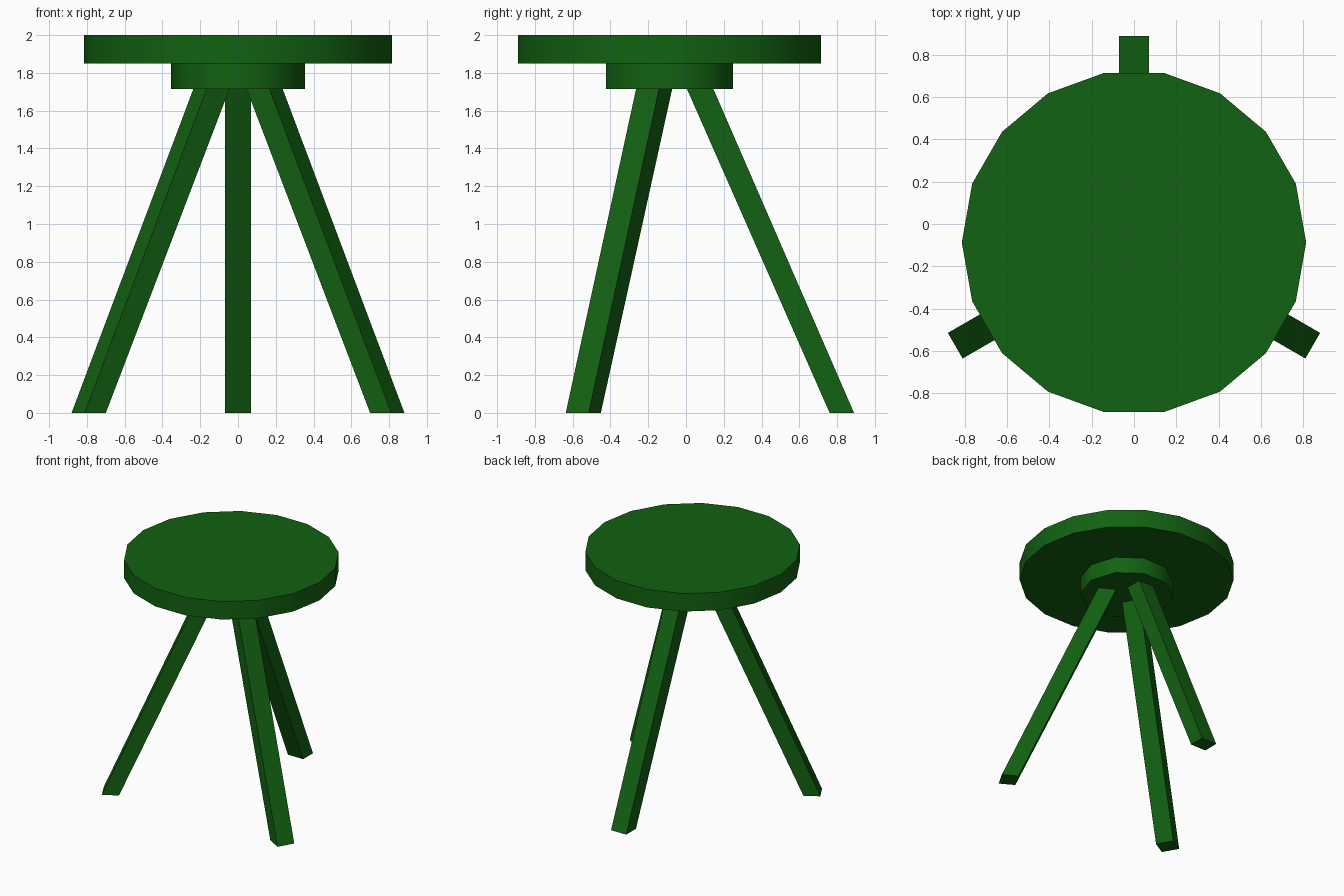
import bpy, bmesh
from math import radians, pi
from mathutils import Matrix, Vector

if "Cube" in bpy.data.objects:
    bpy.data.objects.remove(bpy.data.objects["Cube"])

CENTER_Y = -0.0875   # stool axis; the back leg pushes the bounds off-centre
HUB_Z, SEAT_Z, TOP_Z = 1.715, 1.85, 2.0

green = bpy.data.materials.new("dark_green")
green.diffuse_color = (0.006, 0.12, 0.006, 1)
green.use_nodes = True
green.node_tree.nodes["Principled BSDF"].inputs["Base Color"].default_value = green.diffuse_color


def finish(bm, name):
    bmesh.ops.recalc_face_normals(bm, faces=bm.faces)
    mesh = bpy.data.meshes.new(name)
    bm.to_mesh(mesh)
    bm.free()
    mesh.materials.append(green)
    obj = bpy.data.objects.new(name, mesh)
    obj.location.y = CENTER_Y
    bpy.context.collection.objects.link(obj)
    return obj


def disc(name, sides, radius, z0, z1):
    bm = bmesh.new()
    place = Matrix.Translation((0, 0, (z0 + z1) / 2)) @ Matrix.Rotation(pi / 2, 4, 'Z')
    bmesh.ops.create_cone(bm, cap_ends=True, segments=sides, radius1=radius,
                          radius2=radius, depth=z1 - z0, matrix=place)
    obj = finish(bm, name)
    # smooth rim, sharp top and bottom edges
    bpy.ops.object.select_all(action='DESELECT')
    obj.select_set(True)
    bpy.context.view_layer.objects.active = obj
    bpy.ops.object.shade_smooth_by_angle(angle=radians(40))


def leg(name, angle):
    # slanted side profile (radius, height), extruded across the leg width
    profile = [(0.848, 0), (0.977, 0), (0.2325, HUB_Z), (0.0925, HUB_Z)]
    bm = bmesh.new()
    face = bm.faces.new([bm.verts.new((r, -0.07, z)) for r, z in profile])
    side = bmesh.ops.extrude_face_region(bm, geom=[face])["geom"]
    bmesh.ops.translate(bm, vec=Vector((0, 0.14, 0)),
                        verts=[v for v in side if isinstance(v, bmesh.types.BMVert)])
    bmesh.ops.rotate(bm, verts=bm.verts, matrix=Matrix.Rotation(radians(angle), 3, 'Z'))
    finish(bm, name)


# Round seat and the smaller hub beneath it
disc("seat", 18, 0.815, SEAT_Z, TOP_Z)
disc("hub", 10, 0.3535, HUB_Z, SEAT_Z)

# Three splayed legs
for name, angle in (("back_leg", 90), ("front_left_leg", 210), ("front_right_leg", 330)):
    leg(name, angle)
